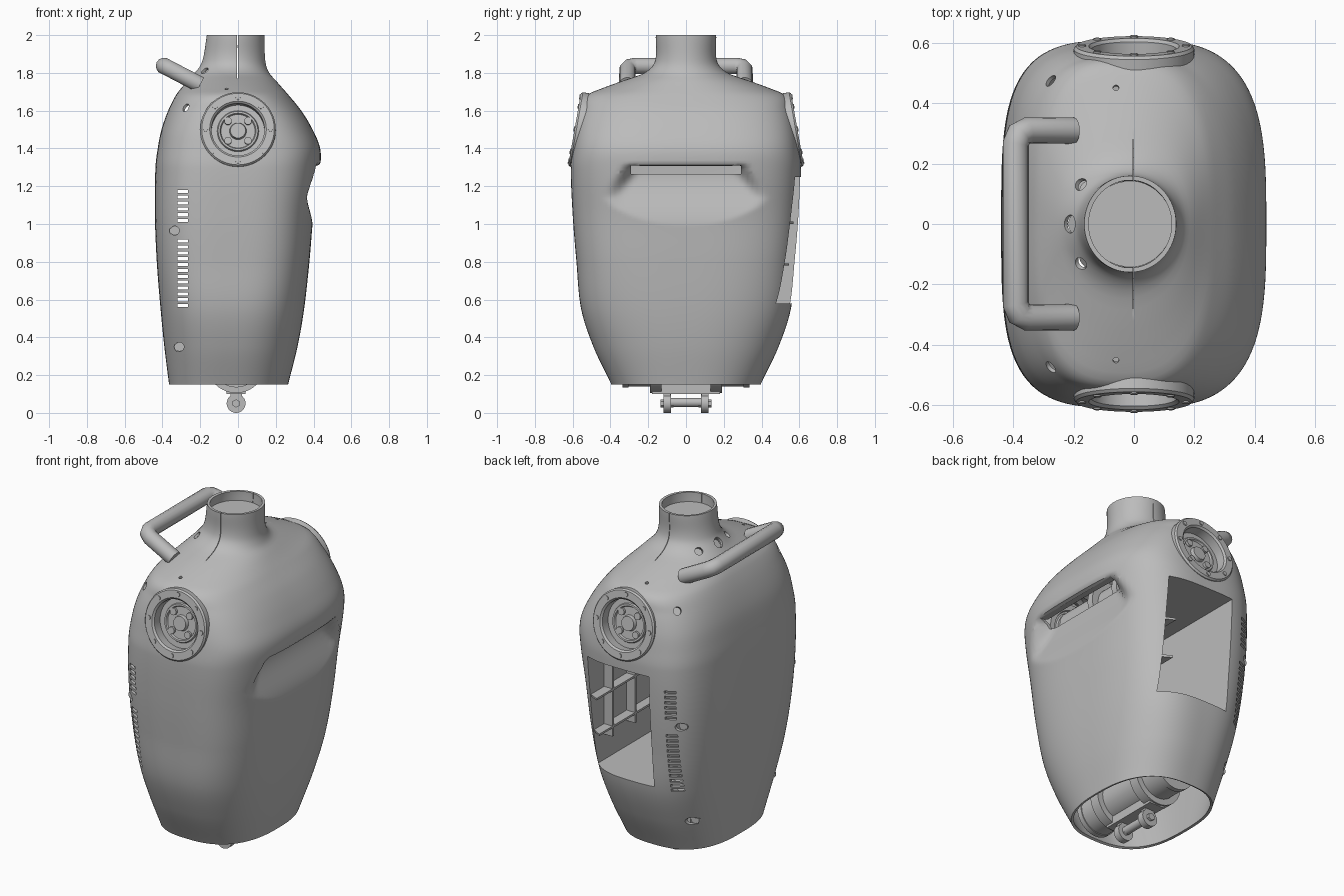
import bpy, bmesh
from math import sin, cos, pi, radians
from mathutils import Matrix, Vector

cube = bpy.data.objects.get("Cube")
if cube:
    bpy.data.objects.remove(cube)

GREY = bpy.data.materials.new("shell grey")
GREY.use_nodes = True
GREY.diffuse_color = (0.5, 0.5, 0.5, 1)
GREY.node_tree.nodes["Principled BSDF"].inputs["Base Color"].default_value = (0.5, 0.5, 0.5, 1)


# ---------- helpers ----------
def add(name, bm):
    mesh = bpy.data.meshes.new(name)
    bm.to_mesh(mesh)
    bm.free()
    obj = bpy.data.objects.new(name, mesh)
    bpy.context.collection.objects.link(obj)
    mesh.materials.append(GREY)
    return obj


def box(bm, low, high):
    low, high = Vector(low), Vector(high)
    place = Matrix.Translation((low + high) / 2) @ Matrix.Diagonal((*(high - low), 1))
    bmesh.ops.create_cube(bm, size=1, matrix=place)


def cylinder(bm, radius, depth, matrix, sides=32):
    bmesh.ops.create_cone(bm, cap_ends=True, segments=sides, radius1=radius,
                          radius2=radius, depth=depth, matrix=matrix)


def along(direction, x, y, z):
    return Matrix.Translation((x, y, z)) @ Vector(direction).to_track_quat("Z", "Y").to_matrix().to_4x4()


def along_y(x, y, z):
    return along((0, 1, 0), x, y, z)


def lathe(bm, profile, matrix, sides=64):
    rings = [[bm.verts.new(matrix @ Vector((r * cos(2 * pi * i / sides), r * sin(2 * pi * i / sides), h)))
              for i in range(sides)] for r, h in profile]
    for a, b in zip(rings, rings[1:]):
        for i in range(sides):
            j = (i + 1) % sides
            bm.faces.new((a[i], a[j], b[j], b[i]))
    bm.faces.new(rings[-1])


def bake(obj):
    bpy.context.view_layer.update()
    graph = bpy.context.evaluated_depsgraph_get()
    mesh = bpy.data.meshes.new_from_object(obj.evaluated_get(graph))
    obj.modifiers.clear()
    obj.data = mesh


def boolean(obj, other, operation, keep=False):
    other.hide_render = True
    mod = obj.modifiers.new("cut", "BOOLEAN")
    mod.object, mod.operation, mod.solver = other, operation, "EXACT"
    bake(obj)
    if not keep:
        bpy.data.objects.remove(other)


# ---------- body cross-sections: z, min x, max x, half depth, squareness ----------
SECTIONS = [
    (0.15, -.365, .265, .395, 2.5), (0.35, -.39, .315, .49, 2.6), (0.55, -.41, .35, .555, 2.8),
    (0.8, -.43, .378, .58, 3.1), (1.05, -.44, .4, .6, 3.2), (1.3, -.437, .435, .61, 3.2),
    (1.4, -.425, .435, .6, 3.2), (1.5, -.405, .395, .585, 3.1), (1.6, -.37, .335, .56, 2.9),
    (1.68, -.33, .27, .53, 2.6), (1.72, -.3, .235, .44, 2.3), (1.76, -.265, .2, .33, 2.1),
    (1.8, -.23, .165, .22, 2), (1.86, -.19, .145, .165, 2), (2, -.165, .14, .16, 2)]


def slope(i, k):
    a, b = SECTIONS[max(i - 1, 0)], SECTIONS[min(i + 1, len(SECTIONS) - 1)]
    return (b[k] - a[k]) / (b[0] - a[0])


def section(z):
    i = max(k for k in range(len(SECTIONS) - 1) if SECTIONS[k][0] <= z + 1e-6)
    a, b = SECTIONS[i], SECTIONS[i + 1]
    d = b[0] - a[0]
    t = (z - a[0]) / d
    s = t * t * (3 - 2 * t)
    return [a[k] + (b[k] - a[k]) * s + d * t * (1 - t) * ((1 - t) * slope(i, k) - t * slope(i + 1, k))
            for k in range(1, 5)]


def scoop(x, y, z):
    # hand-hold hollow on the +x side: flat lip, slanted shoulders, soft side walls
    drop = 1.32 - z
    inside = min(drop / .045, (.46 - abs(y)) / .12, (.33 + drop * .7 - abs(y)) / .11)
    weight = min(max(inside, 0), 1)
    weight *= weight * (3 - 2 * weight)
    t = min(max((z - .98) / .29, 0), 1)
    limit = .395 - .065 * t * t * (3 - 2 * t)
    return x + (min(x, limit) - x) * weight


def loft(name, inset, capped, rows, sides):
    bm = bmesh.new()
    rings = []
    for row in range(rows + 1):
        z = .15 + 1.85 * row / rows
        low, high, deep, square = section(z)
        mid, half = (low + high) / 2, (high - low) / 2 - inset
        ring = []
        for i in range(sides):
            c, s = cos(2 * pi * i / sides), sin(2 * pi * i / sides)
            n = square + (.4 * (square - 2) if c < 0 else 0)     # squarer on the handle side
            r = (abs(c) ** n + abs(s) ** n) ** (-1 / n)
            x, y = mid + half * r * c, (deep - inset) * r * s
            ring.append(bm.verts.new((scoop(x, y, z) if x > .15 else x, y, z)))
        rings.append(ring)
    for a, b in zip(rings, rings[1:]):
        for i in range(sides):
            j = (i + 1) % sides
            bm.faces.new((a[i], a[j], b[j], b[i]))
    if capped:
        bm.faces.new(rings[0][::-1])
        bm.faces.new(rings[-1])
    return add(name, bm)


# ---------- shoulder port frames: local z points out of the shell ----------
PORTS = [Matrix.Rotation(turn, 4, "Z") @ Matrix.Translation((0, -.576, 1.5)) @ Matrix.Rotation(radians(80), 4, "X")
         for turn in (0, pi)]
FIXINGS = ((-.335, .965, .515), (-.31, .35, .37))          # x, z, depth of the side fixings

# ---------- hollow body shell ----------
body = loft("body_shell", 0, False, 148, 160)
solidify = body.modifiers.new("wall", "SOLIDIFY")
solidify.thickness, solidify.offset = .015, -1
bake(body)

bm = bmesh.new()
box(bm, (-.18, .3, .58), (.24, .9, 1.25))                  # back hatch
box(bm, (.27, -.29, 1.265), (.41, .29, 1.31))              # slot under the lip
box(bm, (-.004, -.35, 1.77), (-.001, .35, 2.1))            # collar seam
for start, count in ((.56, 12), (1.01, 6)):                # side vents, both faces
    for i in range(count):
        z = start + i * .031
        box(bm, (-.32, -.9, z), (-.265, .9, z + .016))
for x, z, deep in FIXINGS:
    cylinder(bm, .024, 1.8, along_y(x, 0, z), 20)
for m in PORTS:
    cylinder(bm, .18, .2, m, 48)
boolean(body, add("opening_cutter", bm), "DIFFERENCE")

bm = bmesh.new()
for s in (-1, 1):
    cylinder(bm, .022, .16, along((-.6, s * .5, .6), -.27, s * .47, 1.61), 20)
    cylinder(bm, .022, .12, along((-.6, s * .45, .6), -.175, s * .13, 1.81), 20)
    cylinder(bm, .01, .2, along((0, s * .3, 1), -.06, s * .45, 1.71), 12)
cylinder(bm, .03, .12, along((-.7, 0, .7), -.21, 0, 1.82), 20)
boolean(body, add("top_hole_cutter", bm), "DIFFERENCE")

# ---------- recessed plugs behind the fixing holes ----------
bm = bmesh.new()
for s in (-1, 1):
    for x, z, deep in FIXINGS:
        cylinder(bm, .028, .02, along_y(x, s * (deep - .02), z), 20)
    cylinder(bm, .026, .02, along((-.6, s * .5, .6), -.25, s * .45, 1.59), 20)
    cylinder(bm, .026, .02, along((-.6, s * .45, .6), -.155, s * .115, 1.785), 20)
cylinder(bm, .034, .02, along((-.7, 0, .7), -.19, 0, 1.8), 6)
add("fixing_plugs", bm)

# ---------- hatch compartment and its ribs, trimmed to the shell ----------
solid = loft("trim_volume", .006, True, 74, 96)
bm = bmesh.new()
box(bm, (-.192, -.062, .568), (.252, .9, 1.262))
compartment = add("hatch_compartment", bm)
bm = bmesh.new()
box(bm, (-.18, -.05, .58), (.24, 1, 1.25))
boolean(compartment, add("compartment_cutter", bm), "DIFFERENCE")
boolean(compartment, solid, "INTERSECT", keep=True)

RIBS = [((y, .73), (y + .012, 1.255)) for y in (.2, .41)] + [((-.055, z), (.9, z + .012)) for z in (.78, 1)]
for i, (low, high) in enumerate(RIBS):
    bm = bmesh.new()
    box(bm, (.185, *low), (.245, *high))
    boolean(add(f"compartment_rib_{i + 1}", bm), solid, "INTERSECT", keep=True)
bpy.data.objects.remove(solid)

# ---------- shoulder ports ----------
for side, m in zip(("front", "back"), PORTS):
    bm = bmesh.new()
    lathe(bm, [(.2, -.08), (.2, .004), (.192, .014), (.15, .014), (.14, .004), (.14, -.05),
               (.11, -.05), (.105, -.04), (.095, -.04), (.09, -.05), (.045, -.05), (.04, -.03)], m)
    for i in range(8):
        spin = m @ Matrix.Rotation(i * pi / 4, 4, "Z")
        cylinder(bm, .013, .01, spin @ Matrix.Translation((0, .172, .014)), 12)
        if i % 2:
            cylinder(bm, .02, .02, spin @ Matrix.Translation((0, .075, -.045)), 12)
    add(f"{side}_shoulder_port", bm)

# ---------- carrying handle ----------
curve = bpy.data.curves.new("carry_handle", "CURVE")
curve.dimensions = "3D"
curve.bevel_depth, curve.bevel_resolution, curve.use_fill_caps = .044, 5, True
half = [(-.2, .31, 1.737), (-.355, .31, 1.818), (-.38, .298, 1.831), (-.392, .265, 1.837)]
path = half + [(x, -y, z) for x, y, z in reversed(half)]
spline = curve.splines.new("POLY")
spline.points.add(len(path) - 1)
for point, co in zip(spline.points, path):
    point.co = (*co, 1)
curve.materials.append(GREY)
bpy.context.collection.objects.link(bpy.data.objects.new("carry_handle", curve))

# ---------- neck floor, inner shafts ----------
bm = bmesh.new()
cylinder(bm, .143, .01, Matrix.Translation((-.012, 0, 1.94)), 48)
add("neck_floor", bm)

bm = bmesh.new()
cylinder(bm, .1, 1, along_y(0, 0, 1.48), 40)
for y in (-.2, 0, .2):
    cylinder(bm, .14, .04, along_y(0, y, 1.48), 40)
add("shoulder_shaft", bm)

bm = bmesh.new()
cylinder(bm, .12, .64, along_y(-.01, 0, .26), 40)
for s in (-1, 1):
    cylinder(bm, .155, .06, along_y(-.01, s * .16, .26), 40)
    cylinder(bm, .125, .03, along_y(-.01, s * .32, .26), 40)
add("waist_shaft", bm)

# ---------- hanging shackle ----------
bm = bmesh.new()
cylinder(bm, .024, .22, along_y(-.01, 0, .055))
box(bm, (-.06, -.18, .1), (.04, .18, .15))
for s in (-1, 1):
    cylinder(bm, .05, .04, along_y(-.01, s * .1, .05))
    cylinder(bm, .022, .07, along_y(-.01, s * .1, .05), 6)
    box(bm, (-.04, s * .1 - .018, .06), (.02, s * .1 + .018, .14))
add("hanging_shackle", bm)

# ---------- shading ----------
bpy.ops.object.select_all(action="DESELECT")
for obj in bpy.context.collection.objects:
    if obj.type == "MESH" and GREY.name in obj.data.materials:
        obj.select_set(True)
        bpy.context.view_layer.objects.active = obj
bpy.ops.object.shade_smooth_by_angle(angle=radians(35))
